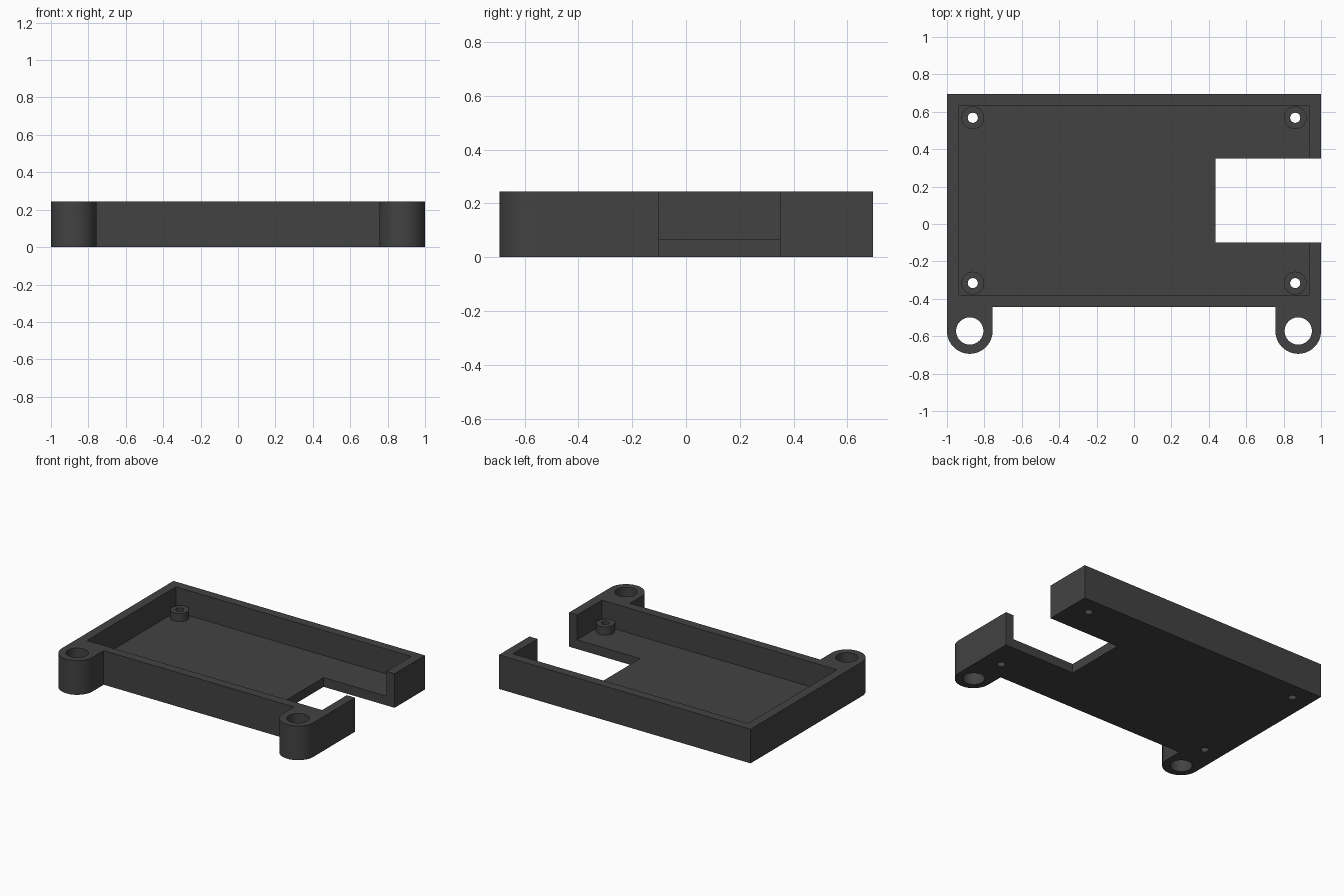
import bpy, bmesh, math

if "Cube" in bpy.data.objects:
    bpy.data.objects.remove(bpy.data.objects["Cube"])

charcoal = bpy.data.materials.new("charcoal plastic")
charcoal.diffuse_color = (0.055, 0.055, 0.055, 1)
charcoal.use_nodes = True
charcoal.node_tree.nodes["Principled BSDF"].inputs["Base Color"].default_value = charcoal.diffuse_color

HEIGHT, FLOOR, BOSS_TOP = 0.245, 0.066, 0.125
EAR_X, EAR_Y, EAR_R = 0.878, -0.572, 0.122
FRONT, BACK, WALL = -0.445, 0.695, 0.065


def prism(name, points, z0, z1):
    """Extrude a flat outline (counter-clockwise) from z0 to z1."""
    bm = bmesh.new()
    face = bm.faces.new([bm.verts.new((x, y, z0)) for x, y in points])
    top = bmesh.ops.extrude_face_region(bm, geom=[face])["geom"]
    bmesh.ops.translate(bm, vec=(0, 0, z1 - z0),
                        verts=[v for v in top if isinstance(v, bmesh.types.BMVert)])
    bmesh.ops.recalc_face_normals(bm, faces=bm.faces[:])
    mesh = bpy.data.meshes.new(name)
    bm.to_mesh(mesh)
    bm.free()
    mesh.materials.append(charcoal)
    obj = bpy.data.objects.new(name, mesh)
    bpy.context.collection.objects.link(obj)
    return obj


def arc(cx, cy, r, start, end, n):
    angles = [math.radians(start + (end - start) * i / n) for i in range(n + 1)]
    return [(cx + r * math.cos(a), cy + r * math.sin(a)) for a in angles]


def circle(cx, cy, r, n=48):
    return arc(cx, cy, r, 0, 360, n)[:-1]


def combine(target, tool, operation):
    bpy.context.view_layer.objects.active = target
    mod = target.modifiers.new(operation.lower(), "BOOLEAN")
    mod.operation, mod.object, mod.solver = operation, tool, "EXACT"
    bpy.ops.object.modifier_apply(modifier=mod.name)
    bpy.data.objects.remove(tool)


# Outer outline: rectangle with two rounded mounting ears and a side notch
outline = (arc(-EAR_X, EAR_Y, EAR_R, 180, 360, 32)
           + [(-EAR_X + EAR_R, FRONT), (EAR_X - EAR_R, FRONT)]
           + arc(EAR_X, EAR_Y, EAR_R, 180, 360, 32)
           + [(1, -0.1), (0.435, -0.1), (0.435, 0.35), (1, 0.35), (1, BACK), (-1, BACK)])
tray = prism("tray", outline, 0, HEIGHT)

# Hollow interior
ix, y0, y1 = 1 - WALL, FRONT + WALL, BACK - WALL
combine(tray, prism("cavity", [(-ix, y0), (ix, y0), (ix, y1), (-ix, y1)], FLOOR, 0.4),
        "DIFFERENCE")

# Screw bosses and their through holes, then the ear holes
for sx in (-1, 1):
    for y in (-0.316, 0.568):
        combine(tray, prism("boss", circle(sx * 0.862, y, 0.061), 0.03, BOSS_TOP), "UNION")
        combine(tray, prism("screw_hole", circle(sx * 0.862, y, 0.027, 32), -0.1, 0.4),
                "DIFFERENCE")
    combine(tray, prism("ear_hole", circle(sx * EAR_X, EAR_Y, 0.073), -0.1, 0.4),
            "DIFFERENCE")

# Smooth the round parts, keep corners sharp
bpy.ops.object.select_all(action="DESELECT")
tray.select_set(True)
bpy.context.view_layer.objects.active = tray
bpy.ops.object.shade_smooth_by_angle(angle=math.radians(30))
